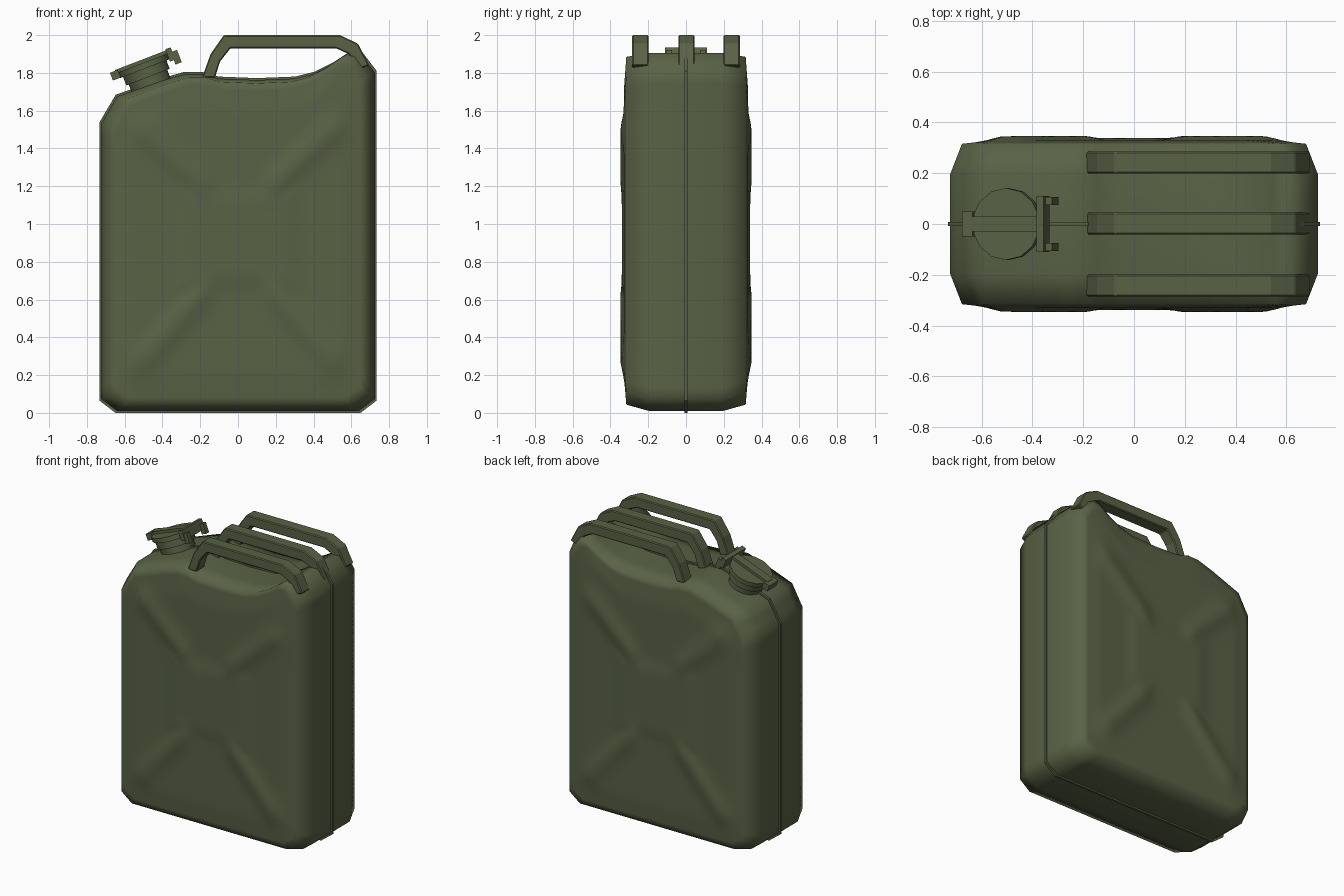
import bpy, bmesh, math
from mathutils import Matrix, Vector

if "Cube" in bpy.data.objects:
    bpy.data.objects.remove(bpy.data.objects["Cube"])

green = bpy.data.materials.new("olive_green")
green.diffuse_color = (0.100, 0.122, 0.060, 1)
green.use_nodes = True
green.node_tree.nodes["Principled BSDF"].inputs["Base Color"].default_value = green.diffuse_color


def finish(name, bm, angle=None, bevel=0.0):
    bmesh.ops.recalc_face_normals(bm, faces=bm.faces[:])
    me = bpy.data.meshes.new(name)
    bm.to_mesh(me)
    bm.free()
    me.materials.append(green)
    ob = bpy.data.objects.new(name, me)
    bpy.context.collection.objects.link(ob)
    if bevel:
        mod = ob.modifiers.new("Bevel", 'BEVEL')
        mod.width = bevel
        mod.segments = 1
    if angle:
        bpy.ops.object.select_all(action='DESELECT')
        ob.select_set(True)
        bpy.context.view_layer.objects.active = ob
        bpy.ops.object.shade_smooth_by_angle(angle=math.radians(angle))
    return ob


def bridge(bm, a, b):
    n = len(a)
    for i in range(n):
        bm.faces.new((a[i], a[(i + 1) % n], b[(i + 1) % n], b[i]))


# Can outline in x, z, with extra points along the long runs
CORNERS = [(-0.64, 0.01), (0.64, 0.01), (0.725, 0.075), (0.725, 1.80), (0.645, 1.905),
           (0.59, 1.905), (0.50, 1.845), (0.40, 1.795), (0.30, 1.77), (0.10, 1.762),
           (-0.10, 1.77), (-0.19, 1.795), (-0.28, 1.795), (-0.40, 1.76), (-0.64, 1.675),
           (-0.725, 1.53), (-0.725, 0.075)]
outline = []
for i, (x0, z0) in enumerate(CORNERS):
    x1, z1 = CORNERS[(i + 1) % len(CORNERS)]
    n = max(1, round(math.hypot(x1 - x0, z1 - z0) / 0.06))
    outline += [(x0 + (x1 - x0) * k / n, z0 + (z1 - z0) * k / n) for k in range(n)]
ZC = 0.9


def seg_dist(x, z, a, b):
    p, a, b = Vector((x, z)), Vector(a), Vector(b)
    d = b - a
    t = min(1, max(0, (p - a).dot(d) / d.length_squared))
    return (p - a - d * t).length


def panel_depth(x, z, s):
    """Pressed side panel: slight bulge, four diagonal ribs and a centre pad."""
    y = 0.316 + 0.013 * min(1, (1 - s) / 0.18)
    rib = min(seg_dist(abs(x), z, (0.50, 0.28), (0.20, 0.62)),
              seg_dist(abs(x), z, (0.50, 1.50), (0.20, 1.22)))
    y += 0.018 * math.exp(-(rib / 0.065) ** 2)
    pad = max(abs(x) / 0.30, abs(z - 0.92) / 0.24)
    y += 0.010 * min(1, max(0, (1.15 - pad) / 0.3))
    return y


# Body: concentric rings on each side panel joined across the rim
bm = bmesh.new()
rims = []
for side in (-1, 1):
    prev = [bm.verts.new((x, side * 0.195, z)) for x, z in outline]
    rims.append(prev)
    for k in range(22):
        s = 1 - k / 22
        ring = []
        for x, z in outline:
            px = x * 0.935 * s
            pz = ZC + (z - ZC) * (0.962 if z < ZC else 0.98) * s
            ring.append(bm.verts.new((px, side * panel_depth(px, pz, s), pz)))
        bridge(bm, prev, ring)
        prev = ring
    tip = bm.verts.new((0, side * panel_depth(0, ZC, 0), ZC))
    for i in range(len(prev)):
        bm.faces.new((prev[i], prev[(i + 1) % len(prev)], tip))
bridge(bm, *rims)
finish("can_body", bm, 85)

# Weld seam: thin raised band around the middle
bm = bmesh.new()
loops = []
for y, f in ((-0.008, 0.97), (-0.008, 1.012), (0.008, 1.012), (0.008, 0.97)):
    loops.append([bm.verts.new((x * f, y, ZC + (z - ZC) * f)) for x, z in outline])
for i in range(4):
    bridge(bm, loops[i], loops[(i + 1) % 4])
finish("weld_seam", bm)

# Three carrying handles
OUTER = [(-0.19, 1.775), (-0.145, 1.90), (-0.075, 2.0), (0.54, 2.0), (0.635, 1.955), (0.695, 1.84)]
INNER = [(-0.122, 1.775), (-0.095, 1.86), (-0.04, 1.93), (0.52, 1.93), (0.585, 1.90), (0.64, 1.82)]
for name, yc in (("front_handle", -0.242), ("middle_handle", 0.002), ("back_handle", 0.242)):
    bm = bmesh.new()
    sections = [[bm.verts.new((p[0], yc + w, p[1]))
                 for p, w in ((o, -0.043), (o, 0.043), (q, 0.043), (q, -0.043))]
                for o, q in zip(OUTER, INNER)]
    for a, b in zip(sections, sections[1:]):
        bridge(bm, a, b)
    bm.faces.new(sections[0])
    bm.faces.new(sections[-1])
    finish(name, bm, bevel=0.006)

# Tilted filler cap frame
CAP = Matrix.Translation((-0.505, 0, 1.852)) @ Matrix.Rotation(math.radians(-21), 4, 'Y')


def cap_disc(name, radius, z0, z1, sides=14):
    bm = bmesh.new()
    bmesh.ops.create_cone(bm, cap_ends=True, segments=sides, radius1=radius, radius2=radius,
                          depth=z1 - z0,
                          matrix=CAP @ Matrix.Translation((0, 0, (z0 + z1) / 2)))
    finish(name, bm, 35)


def cap_box(name, x0, x1, y0, y1, z0, z1):
    bm = bmesh.new()
    m = (CAP @ Matrix.Translation(((x0 + x1) / 2, (y0 + y1) / 2, (z0 + z1) / 2))
         @ Matrix.Diagonal((x1 - x0, y1 - y0, z1 - z0, 1)))
    bmesh.ops.create_cube(bm, size=1, matrix=m)
    finish(name, bm)


# Spout, collar and lid
cap_disc("spout_neck", 0.112, -0.18, -0.07)
cap_disc("spout_collar", 0.126, -0.08, -0.03)
cap_disc("cap_lid", 0.142, -0.032, 0.0)

# Locking lever, tab and hinge
cap_box("lever_bar", -0.15, 0.15, -0.03, 0.03, -0.005, 0.018)
cap_box("lever_tab", -0.18, -0.135, -0.05, 0.05, -0.03, 0.014)
cap_box("hinge_plate", 0.138, 0.168, -0.11, 0.11, -0.045, 0.025)
for name, y in (("front_hinge_lug", -0.09), ("back_hinge_lug", 0.09)):
    cap_box(name, 0.16, 0.195, y - 0.016, y + 0.016, -0.07, 0.0)
